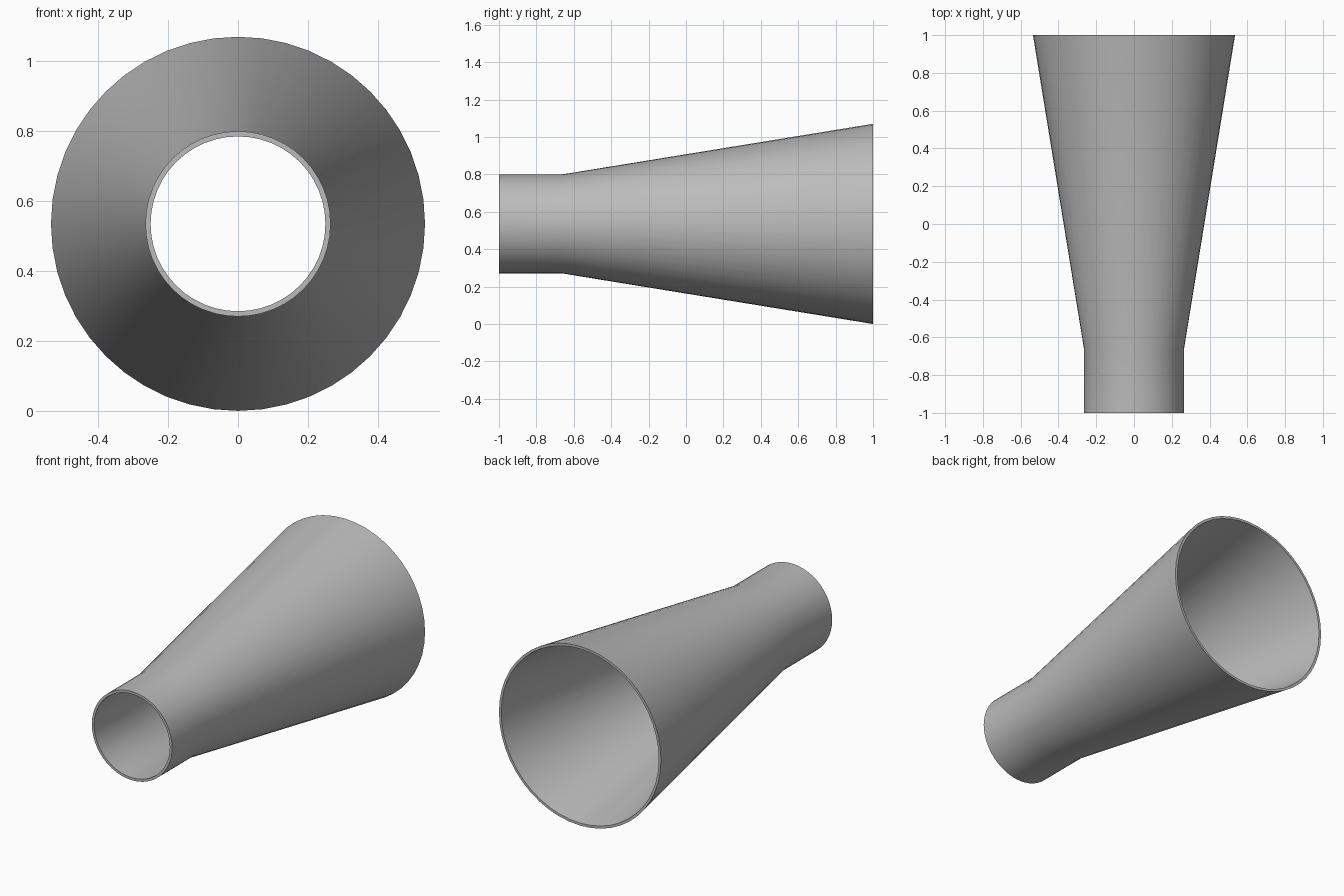
import bpy
import bmesh
import math
from mathutils import Vector

cube = bpy.data.objects.get("Cube")
if cube:
    bpy.data.objects.remove(cube, do_unlink=True)

SIDES = 48
WALL = 0.015
FRONT_R = 0.265
BACK_R = 0.535

# Plain grey metal
grey = bpy.data.materials.new("grey metal")
grey.use_nodes = True
colour = (0.5, 0.5, 0.5, 1.0)
grey.diffuse_color = colour
grey.node_tree.nodes["Principled BSDF"].inputs["Base Color"].default_value = colour

# Closed wall profile as (radius, y): outside front to back, then inside back to front
outer = [(FRONT_R, -1.0), (FRONT_R, -0.66), (BACK_R, 1.0)]
inner = [(r - WALL, y) for r, y in reversed(outer)]
profile = outer + inner

# Revolve the wall around the long axis
bm = bmesh.new()
verts = [bm.verts.new((0, y, r)) for r, y in profile]
edges = [bm.edges.new((v, verts[(i + 1) % len(verts)])) for i, v in enumerate(verts)]
bmesh.ops.spin(bm, geom=verts + edges, cent=Vector(), axis=Vector((0, 1, 0)),
               angle=math.tau, steps=SIDES, use_merge=True)
bmesh.ops.remove_doubles(bm, verts=bm.verts[:], dist=0.0001)
bmesh.ops.recalc_face_normals(bm, faces=bm.faces[:])

mesh = bpy.data.meshes.new("flared_tube")
bm.to_mesh(mesh)
bm.free()
mesh.materials.append(grey)

tube = bpy.data.objects.new("flared_tube", mesh)
tube.location.z = BACK_R
bpy.context.collection.objects.link(tube)

# Smooth walls with crisp rims
bpy.ops.object.select_all(action="DESELECT")
tube.select_set(True)
bpy.context.view_layer.objects.active = tube
bpy.ops.object.shade_smooth_by_angle(angle=math.radians(30))
